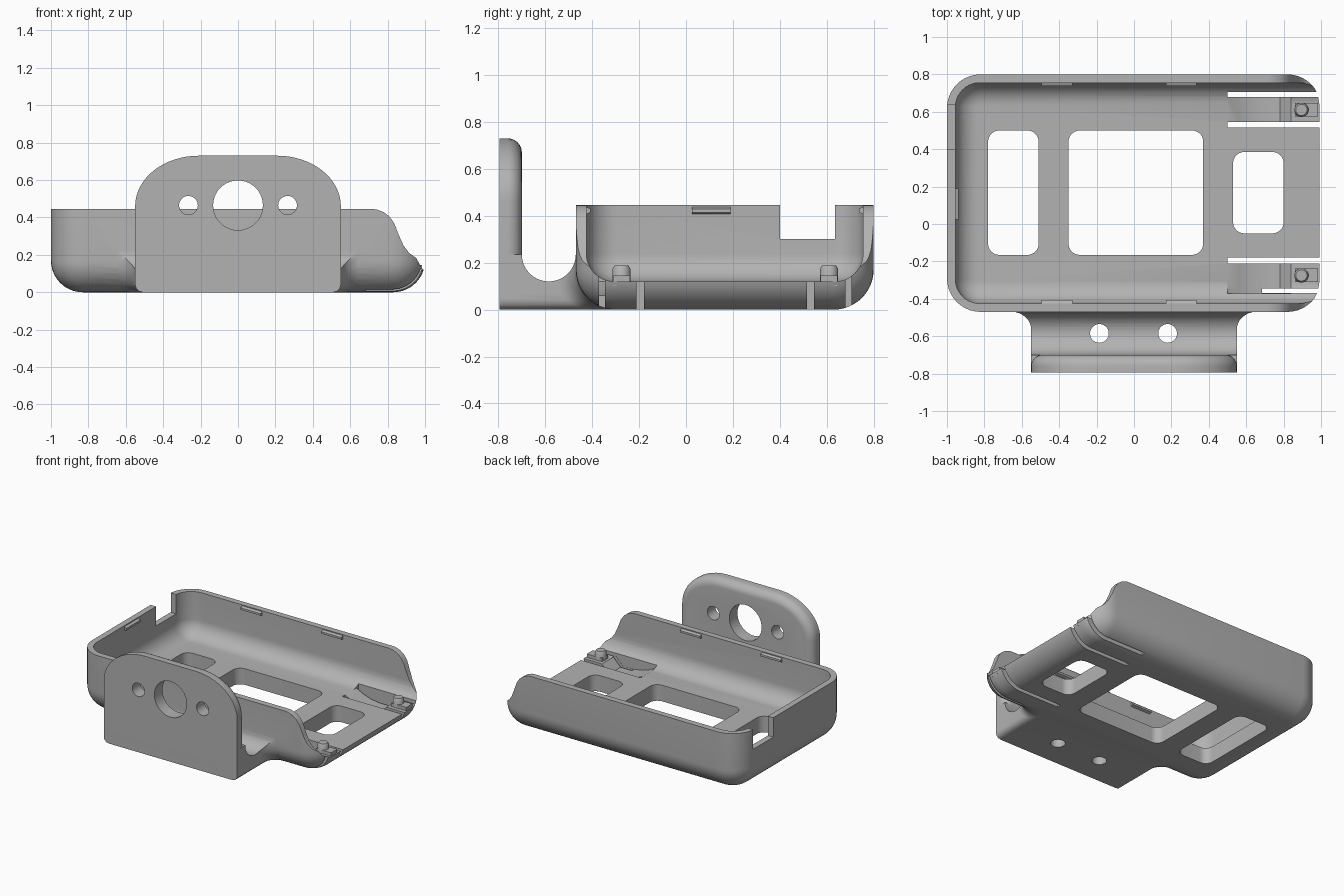
import bpy, bmesh
from math import sin, cos, pi, sqrt

if "Cube" in bpy.data.objects:
    bpy.data.objects.remove(bpy.data.objects["Cube"])

grey = bpy.data.materials.new("plain grey")
grey.use_nodes = True
COLOR = (0.45, 0.45, 0.45, 1)
grey.diffuse_color = COLOR
grey.node_tree.nodes["Principled BSDF"].inputs["Base Color"].default_value = COLOR


def loft(name, loops):
    """Skin a stack of equal-length loops and cap both ends."""
    bm = bmesh.new()
    rows = [[bm.verts.new(p) for p in loop] for loop in loops]
    n = len(rows[0])
    for a, b in zip(rows, rows[1:]):
        for i in range(n):
            j = (i + 1) % n
            bm.faces.new((a[i], a[j], b[j], b[i]))
    bm.faces.new(rows[0][::-1])
    bm.faces.new(rows[-1])
    bmesh.ops.recalc_face_normals(bm, faces=bm.faces)
    me = bpy.data.meshes.new(name)
    bm.to_mesh(me)
    bm.free()
    me.materials.append(grey)
    ob = bpy.data.objects.new(name, me)
    bpy.context.collection.objects.link(ob)
    return ob


def prism(name, pts, axis, lo, hi):
    """Extrude a 2D outline along one axis."""
    def place(p, t):
        return {"x": (t, *p), "y": (p[0], t, p[1]), "z": (*p, t)}[axis]
    return loft(name, [[place(p, t) for p in pts] for t in (lo, hi)])


def round_rect(x0, x1, y0, y1, r, seg=10):
    pts = []
    corners = ((x1 - r, y1 - r), (x0 + r, y1 - r), (x0 + r, y0 + r), (x1 - r, y0 + r))
    for k, (cx, cy) in enumerate(corners):
        for i in range(seg + 1):
            a = (k + i / seg) * pi / 2
            pts.append((cx + r * cos(a), cy + r * sin(a)))
    return pts


def circle(x, y, r, n=40):
    return [(x + r * cos(2 * pi * i / n), y + r * sin(2 * pi * i / n)) for i in range(n)]


def box(name, x0, x1, y0, y1, z0, z1):
    return prism(name, [(x0, y0), (x1, y0), (x1, y1), (x0, y1)], "z", z0, z1)


def fillet(r, seg=12):
    """Height and inset pairs of a quarter round rising from a base."""
    return [(r * (1 - cos(i * pi / 2 / seg)), r * (1 - sin(i * pi / 2 / seg)))
            for i in range(seg + 1)]


def tub(name, x0, x1, y0, y1, z0, z1, corner, r):
    levels = [(z0 + h, d) for h, d in fillet(r)] + [(z1, 0)]
    return loft(name, [[(x, y, z) for x, y in round_rect(
        x0 + d, x1 - d, y0 + d, y1 - d, corner - d)] for z, d in levels])


def combine(target, other, op):
    m = target.modifiers.new("combine", "BOOLEAN")
    m.operation, m.object, m.solver = op, other, "EXACT"
    bpy.context.view_layer.objects.active = target
    bpy.ops.object.modifier_apply(modifier=m.name)
    bpy.data.objects.remove(other)


def cut(target, other):
    combine(target, other, "DIFFERENCE")


# Outer tray shell
R = 0.17
tray = tub("tray", -1, 1, -0.47, 0.8, 0, 0.445, 0.18, R)

# Bracket foot, flaring into the rounded tray wall
loops = []
for z in [0, 0.006, 0.02, 0.04, 0.07, 0.1, 0.13, R, 0.235]:
    d = R - sqrt(max(0, R * R - (R - min(z, R)) ** 2))
    e = 0.04 - sqrt(max(0, 0.0016 - (0.04 - min(z, 0.04)) ** 2))
    side = [(0.55 - e, -0.795), (0.55 - e, -0.57 + d)]
    side += [(0.65 - e - 0.1 * cos(a), -0.57 + d + 0.1 * sin(a))
             for a in [k * pi / 16 for k in range(1, 9)]]
    side += [(0.65 - e, -0.25)]
    loops.append([(x, y, z) for x, y in side + [(-x, y) for x, y in side[::-1]]])
foot = loft("bracket_foot", loops)
channel = [(-0.47, 0.6), (-0.7, 0.6)] + [
    (-0.585 - 0.115 * cos(i * pi / 20), 0.235 - 0.115 * sin(i * pi / 20)) for i in range(21)]
cut(foot, prism("channel_cutter", channel, "x", -0.9, 0.9))
combine(tray, foot, "UNION")

# Upright bracket plate with rounded shoulders and a rounded rear edge
def plate_outline(y, d):
    half = [(0.5, 0), (0.53, 0.008), (0.545, 0.025), (0.55, 0.05)]
    half = [(x - d, z) for x, z in half]
    half += [(0.21 + (0.34 - d) * cos(a), 0.46 + (0.27 - d) * sin(a))
             for a in [k * pi / 32 for k in range(17)]]
    return [(x, y, z) for x, z in half + [(-x, z) for x, z in half[::-1]]]

rear = [(-0.7 - h, d) for h, d in fillet(0.06, 8)][::-1]
plate = loft("bracket_plate", [plate_outline(y, d) for y, d in [(-0.795, 0)] + rear])
combine(tray, plate, "UNION")

# Hollow the tray and leave the right end open
cut(tray, tub("cavity_cutter", -0.955, 1.4, -0.425, 0.755, 0.12, 1, 0.13, 0.12))

# Sweep the side walls down towards the open end
sweep = [(0.7, 0.6), (0.7, 0.446), (0.74, 0.443), (0.78, 0.428), (0.81, 0.405), (0.835, 0.37),
         (0.86, 0.305), (0.885, 0.25), (0.915, 0.21), (0.95, 0.185), (1, 0.165),
         (1.2, 0.165), (1.2, 0.6)]
cut(tray, prism("sweep_cutter", sweep, "y", -0.6, 1))

# Notch in the end wall
cut(tray, box("notch_cutter", -1.1, -0.9, 0.4, 0.635, 0.3, 0.6))

# Floor windows
for x0, x1, y0, y1 in ((-0.78, -0.51, -0.165, 0.5), (-0.35, 0.37, -0.165, 0.5),
                       (0.53, 0.8, -0.05, 0.385)):
    cut(tray, prism("window_cutter", round_rect(x0, x1, y0, y1, 0.06), "z", -0.1, 0.2))

# Screw holes in the foot and plate
for x in (-0.185, 0.18):
    cut(tray, prism("hole_cutter", circle(x, -0.585, 0.05), "z", -0.1, 0.3))
for x, r in ((0, 0.133), (-0.265, 0.05), (0.265, 0.05)):
    cut(tray, prism("hole_cutter", circle(x, 0.465, r), "y", -0.9, -0.6))

# Slots that free the two spring arms
for x0, y0, y1 in ((0.5, 0.68, 0.705), (0.5, 0.515, 0.545),
                   (0.5, -0.21, -0.18), (0.685, -0.37, -0.345)):
    cut(tray, box("slot_cutter", x0, 1.2, y0, y1, -0.1, 0.3))

# Thinned arms with a catch peg on each
scoop = [(0.5, 0.3), (0.5, 0.12), (0.56, 0.09), (0.62, 0.07), (0.69, 0.06),
         (0.78, 0.06), (0.84, 0.12), (0.84, 0.3)]
for y0, y1, peg_y in ((0.544, 0.681, 0.61), (-0.371, -0.209, -0.275)):
    cut(tray, prism("scoop_cutter", scoop, "y", y0, y1))
    peg = loft("catch_peg", [[(x, y, z) for x, y in circle(0.895, peg_y, r)]
                             for z, r in ((0.1, 0.038), (0.175, 0.038), (0.187, 0.03))])
    block = box("catch_block", 0.86, 0.985, peg_y - 0.036, peg_y + 0.036, 0.1, 0.145)

# Snap clips along the inside of the walls
def clip(inner, u0, u1, axis, sign):
    prof = [(inner - sign * 0.005, 0.405), (inner + sign * 0.018, 0.415),
            (inner + sign * 0.018, 0.43), (inner - sign * 0.005, 0.44)]
    prism("snap_clip", prof, axis, u0, u1)

for u0, u1 in ((-0.495, -0.33), (0.17, 0.335)):
    clip(-0.425, u0, u1, "x", 1)
    clip(0.755, u0, u1, "x", -1)
clip(-0.955, 0.025, 0.19, "y", 1)

# Smooth curved faces while keeping edges crisp
for ob in bpy.context.collection.objects:
    if ob.type == "MESH" and grey.name in ob.data.materials:
        bpy.ops.object.select_all(action="DESELECT")
        ob.select_set(True)
        bpy.context.view_layer.objects.active = ob
        bpy.ops.object.shade_smooth_by_angle(angle=0.6)
